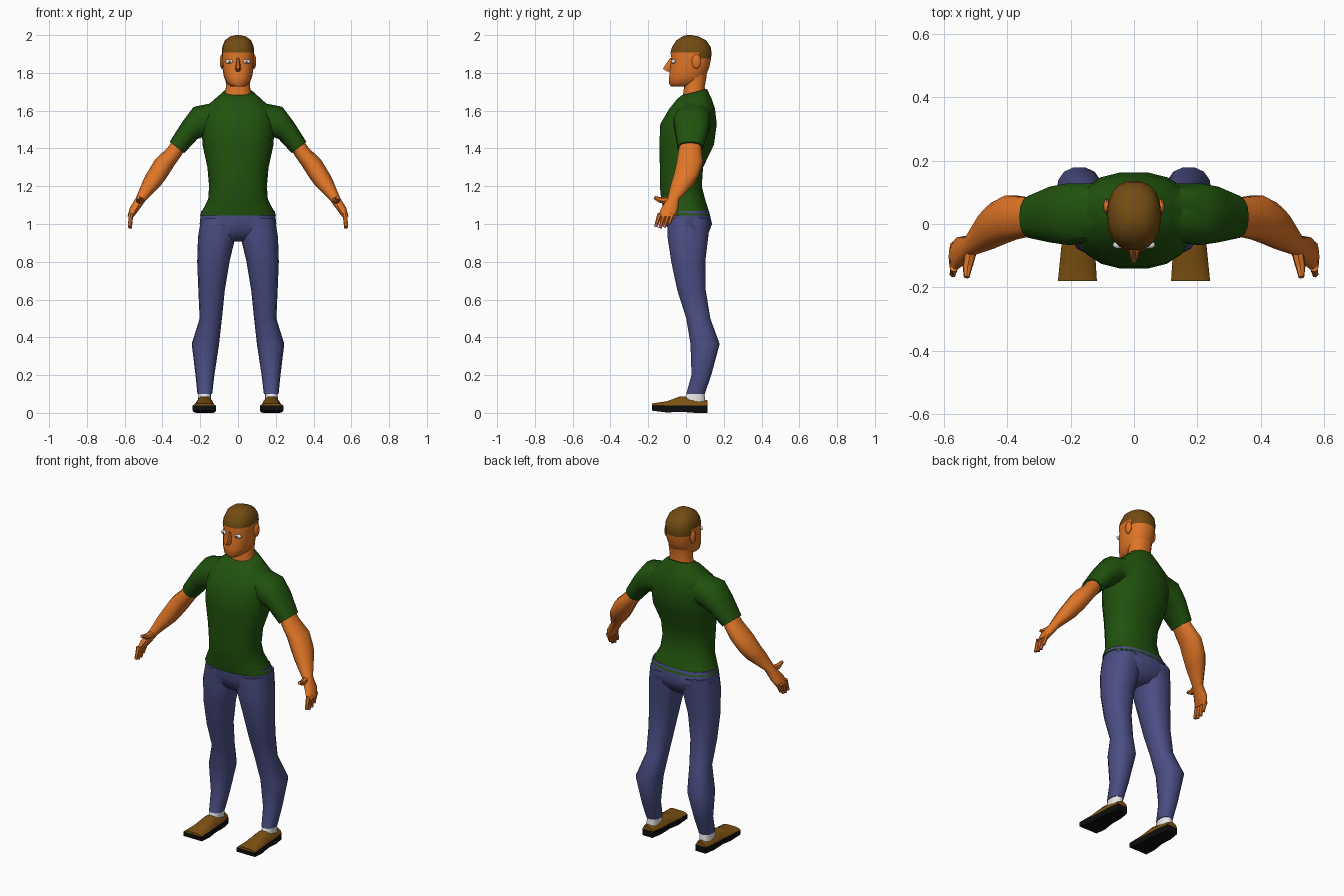
import bpy, bmesh, math
from mathutils import Vector

if "Cube" in bpy.data.objects:
    bpy.data.objects.remove(bpy.data.objects["Cube"])


def material(name, rgb):
    m = bpy.data.materials.new(name)
    m.diffuse_color = (*rgb, 1)
    m.use_nodes = True
    m.node_tree.nodes["Principled BSDF"].inputs["Base Color"].default_value = m.diffuse_color
    return m


SKIN = material("skin", (0.75, 0.18, 0.02))
HAIR = material("hair brown", (0.17, 0.07, 0.006))
SHIRT = material("shirt green", (0.015, 0.085, 0.004))
JEANS = material("jeans blue", (0.07, 0.075, 0.23))
SHOE = material("shoe brown", (0.21, 0.085, 0.006))
SOLE = material("sole black", (0.004, 0.004, 0.004))
WHITE = material("white", (0.8, 0.8, 0.8))
DARK = material("iris grey", (0.06, 0.06, 0.07))
NAIL = material("nail pink", (0.6, 0.13, 0.16))


def finish(bm, name, mat, angle=50):
    bmesh.ops.recalc_face_normals(bm, faces=bm.faces[:])
    me = bpy.data.meshes.new(name)
    bm.to_mesh(me)
    bm.free()
    ob = bpy.data.objects.new(name, me)
    bpy.context.collection.objects.link(ob)
    me.materials.append(mat)
    smooth(ob, angle)
    return ob


def smooth(ob, angle=50):
    bpy.ops.object.select_all(action='DESELECT')
    ob.select_set(True)
    bpy.context.view_layer.objects.active = ob
    bpy.ops.object.shade_smooth_by_angle(angle=math.radians(angle))


def bridge(name, sections, mat, s=1, angle=50):
    """Skin a list of equal point loops, capped at both ends; s=-1 mirrors in x."""
    bm = bmesh.new()
    loops = [[bm.verts.new((p[0] * s, p[1], p[2])) for p in sec] for sec in sections]
    n = len(loops[0])
    for a, b in zip(loops, loops[1:]):
        for i in range(n):
            j = (i + 1) % n
            bm.faces.new((a[i], a[j], b[j], b[i]))
    bm.faces.new(loops[0])
    bm.faces.new(loops[-1])
    return finish(bm, name, mat, angle)


def loft(name, rings, mat, s=1, sides=14, power=2.3):
    """Ring: x and z of both ends, front y, back y, optional rise from front to back."""
    sections = []
    for x0, z0, x1, z1, yf, yb, *rise in rings:
        c = Vector(((x0 + x1) / 2, (yf + yb) / 2, (z0 + z1) / 2))
        u = Vector(((x1 - x0) / 2, 0, (z1 - z0) / 2))
        v = Vector((0, (yb - yf) / 2, rise[0] / 2 if rise else 0))
        sec = []
        for i in range(sides):
            a = 2 * math.pi * i / sides
            ca, sa = math.cos(a), math.sin(a)
            sec.append(c + u * math.copysign(abs(ca) ** (2 / power), ca)
                       + v * math.copysign(abs(sa) ** (2 / power), sa))
        sections.append(sec)
    return bridge(name, sections, mat, s)


def upright(name, rings, mat, **kw):
    """Symmetric loft from (half width, z, front y, back y, rise)."""
    return loft(name, [(-w, z, w, z, *r) for w, z, *r in rings], mat, **kw)


def stick(name, p0, p1, r0, r1, mat, s=1):
    p0, p1 = (Vector((p[0] * s, p[1], p[2])) for p in (p0, p1))
    d = p1 - p0
    bm = bmesh.new()
    bmesh.ops.create_cone(bm, cap_ends=True, segments=7, radius1=r0, radius2=r1, depth=d.length)
    bm.transform(d.to_track_quat('Z', 'Y').to_matrix().to_4x4())
    bmesh.ops.translate(bm, verts=bm.verts, vec=(p0 + p1) / 2)
    return finish(bm, name, mat)


def ball(name, loc, scale, mat):
    bm = bmesh.new()
    bmesh.ops.create_uvsphere(bm, u_segments=10, v_segments=8, radius=1)
    bmesh.ops.scale(bm, verts=bm.verts, vec=scale)
    bmesh.ops.translate(bm, verts=bm.verts, vec=loc)
    return finish(bm, name, mat)


def union(base, others):
    for o in others:
        m = base.modifiers.new("join", 'BOOLEAN')
        m.operation, m.solver, m.object = 'UNION', 'EXACT', o
        bpy.context.view_layer.objects.active = base
        bpy.ops.object.modifier_apply(modifier=m.name)
        bpy.data.objects.remove(o)
    smooth(base)


# Shirt
shirt = upright("shirt", [
    (.203, 1.045, -.115, .13), (.158, 1.13, -.133, .103), (.153, 1.2, -.14, .085),
    (.162, 1.3, -.14, .092), (.188, 1.42, -.143, .15), (.193, 1.53, -.138, .165),
    (.18, 1.61, -.09, .155), (.125, 1.66, -.05, .138), (.08, 1.698, -.025, .112, .035)],
    SHIRT, sides=18)
union(shirt, [loft("sleeve", [
    (.09, 1.65, .11, 1.49, -.05, .13), (.235, 1.62, .17, 1.465, -.068, .13),
    (.295, 1.54, .215, 1.45, -.06, .12), (.362, 1.435, .285, 1.375, -.045, .09)],
    SHIRT, s) for s in (1, -1)])

# Trousers
trousers = upright("trousers", [
    (.195, 1.07, -.108, .123), (.203, 1.0, -.106, .14),
    (.16, .95, -.09, .12), (.06, .908, -.05, .085)], JEANS, sides=18)
leg = [(.02, .195, 1.03, -.1, .13), (.014, .212, .93, -.1, .12), (.045, .216, .8, -.08, .104),
       (.07, .21, .65, -.048, .106), (.085, .203, .5, .0, .13), (.1, .245, .365, .022, .18),
       (.125, .225, .2, .028, .135), (.137, .215, .1, .0, .1)]
union(trousers, [loft("leg", [(a, z, b, z, f, k) for a, b, z, f, k in leg], JEANS, s)
                 for s in (1, -1)])

# Neck and head; hair is picked by height, reaching lower at the back
upright("neck", [(.078, 1.66, -.02, .11), (.064, 1.725, -.012, .1), (.066, 1.79, -.01, .112)], SKIN)
head = upright("head", [
    (.036, 1.727, -.08, .04), (.06, 1.745, -.092, .075), (.075, 1.78, -.09, .105),
    (.083, 1.83, -.085, .125), (.085, 1.875, -.078, .134), (.086, 1.908, -.084, .137),
    (.083, 1.938, -.075, .132), (.07, 1.972, -.052, .108), (.042, 1.993, -.02, .065),
    (.012, 2.0, .005, .03)], SKIN, sides=18)
head.data.materials.append(HAIR)
for p in head.data.polygons:
    p.material_index = int(p.center.z > 1.908 or (p.center.z > 1.875 and p.center.y > .06))

# Nose
bridge("nose", [[(-h, -.07, z), (h, -.07, z), (h * .4, y, z), (-h * .4, y, z)]
                for h, y, z in ((.008, -.084, 1.88), (.019, -.123, 1.822), (.014, -.1, 1.807))], SKIN)

# Shoe stations: y, inner x, outer x, sole bottom z, upper top z
stations = [(-.18, .117, .24, .012, .05), (-.1, .122, .232, .002, .062),
            (-.03, .128, .225, .006, .088), (.05, .133, .222, 0, .08), (.115, .145, .212, 0, .066)]
TOP = .038

for s, side in ((1, "left"), (-1, "right")):
    # Face details
    ball(side + "_eye", (s * .045, -.066, 1.86), (.023, .013, .012), WHITE)
    ball(side + "_iris", (s * .045, -.076, 1.86), (.007, .005, .007), DARK)
    ball(side + "_ear", (s * .086, .055, 1.86), (.011, .025, .038), SKIN)

    # Arm and palm
    loft(side + "_arm", [
        (.345, 1.445, .28, 1.395, -.035, .08), (.372, 1.405, .305, 1.355, -.042, .086),
        (.44, 1.34, .337, 1.31, -.052, .093), (.485, 1.265, .378, 1.245, -.068, .07),
        (.502, 1.232, .412, 1.2, -.08, .045), (.54, 1.14, .488, 1.125, -.1, -.035),
        (.573, 1.085, .528, 1.07, -.135, -.04), (.585, 1.04, .553, 1.037, -.15, -.058)],
        SKIN, s, sides=10)

    # Fingers, thumb and nails
    for i in range(4):
        y, tip_z = -.137 + .023 * i, (.985, .978, .982, 1.0)[i]
        tip = (.571, y - .023, tip_z)
        stick(f"{side}_finger_{i + 1}", (.568, y, 1.055), tip, .014, .009, SKIN, s)
        ball(f"{side}_nail_{i + 1}", (s * .578, tip[1] + .002, tip_z + .008), (.004, .006, .009), NAIL)
    stick(side + "_thumb", (.515, -.085, 1.125), (.525, -.135, 1.125), .02, .016, SKIN, s)
    stick(side + "_thumb_tip", (.525, -.133, 1.125), (.528, -.168, 1.14), .016, .009, SKIN, s)

    # Sock, shoe and sole
    loft(side + "_sock", [(.143, .055, .212, .055, -.015, .105), (.143, .118, .209, .118, .006, .096)],
         WHITE, s)
    bridge(side + "_shoe", [[(a, y, TOP), (b, y, TOP), (b - .008, y, TOP + (t - TOP) * .55),
                             (b - .03, y, t), (a + .03, y, t), (a + .008, y, TOP + (t - TOP) * .55)]
                            for y, a, b, z, t in stations], SHOE, s)
    bridge(side + "_sole", [[(a, y, z), (b, y, z), (b, y, TOP), (a, y, TOP)]
                            for y, a, b, z, t in stations], SOLE, s, angle=30)
